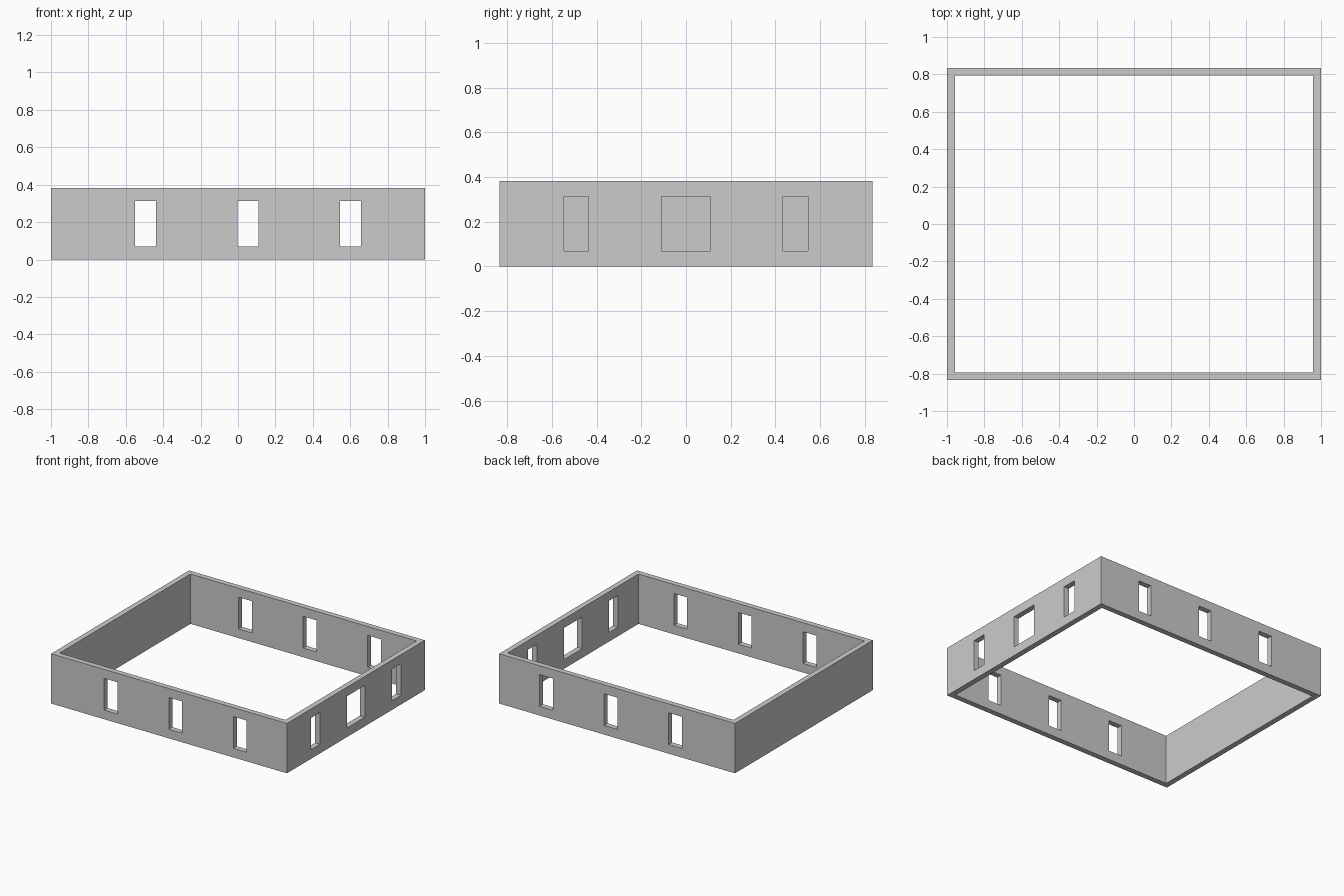
import bpy, bmesh
from mathutils import Matrix, Vector

if "Cube" in bpy.data.objects:
    bpy.data.objects.remove(bpy.data.objects["Cube"])

HX, HY, H, T = 1.0, 0.835, 0.382, 0.042    # half sizes, height, wall thickness
Z0, Z1 = 0.07, 0.313                       # window sill and head


def finish(name, bm):
    bmesh.ops.recalc_face_normals(bm, faces=bm.faces)
    mesh = bpy.data.meshes.new(name)
    bm.to_mesh(mesh)
    bm.free()
    obj = bpy.data.objects.new(name, mesh)
    bpy.context.collection.objects.link(obj)
    return obj


def add_box(bm, x0, x1, y0, y1):
    centre = Vector(((x0 + x1) / 2, (y0 + y1) / 2, (Z0 + Z1) / 2))
    size = Vector((x1 - x0, y1 - y0, Z1 - Z0, 1))
    bmesh.ops.create_cube(bm, size=1, matrix=Matrix.Translation(centre) @ Matrix.Diagonal(size))


# Four continuous walls, open at top and bottom
bm = bmesh.new()
corners = [(-1, -1), (1, -1), (1, 1), (-1, 1)]
# closed cross-section: outer bottom, outer top, inner top, inner bottom
section = [(0, 0), (0, H), (T, H), (T, 0)]
rings = [[bm.verts.new((sx * (HX - d), sy * (HY - d), z)) for sx, sy in corners]
         for d, z in section]
for i in range(4):
    a, b = rings[i], rings[(i + 1) % 4]
    for j in range(4):
        k = (j + 1) % 4
        bm.faces.new((a[j], a[k], b[k], b[j]))
walls = finish("walls", bm)

# Window openings
bm = bmesh.new()
for x in (-0.55, -0.002, 0.545):           # through both front and back walls
    for s in (-1, 1):
        add_box(bm, x, x + 0.112, s * HY - 0.1, s * HY + 0.1)
for y0, y1 in ((-0.545, -0.436), (-0.11, 0.108), (0.434, 0.545)):   # right wall only
    add_box(bm, HX - 0.1, HX + 0.1, y0, y1)
cutter = finish("window_cutter", bm)
cutter.hide_render = True

# Cut the windows and drop the helper
mod = walls.modifiers.new("windows", "BOOLEAN")
mod.operation = "DIFFERENCE"
mod.solver = "EXACT"
mod.object = cutter
bpy.context.view_layer.objects.active = walls
walls.select_set(True)
bpy.ops.object.modifier_apply(modifier=mod.name)
bpy.data.objects.remove(cutter)
